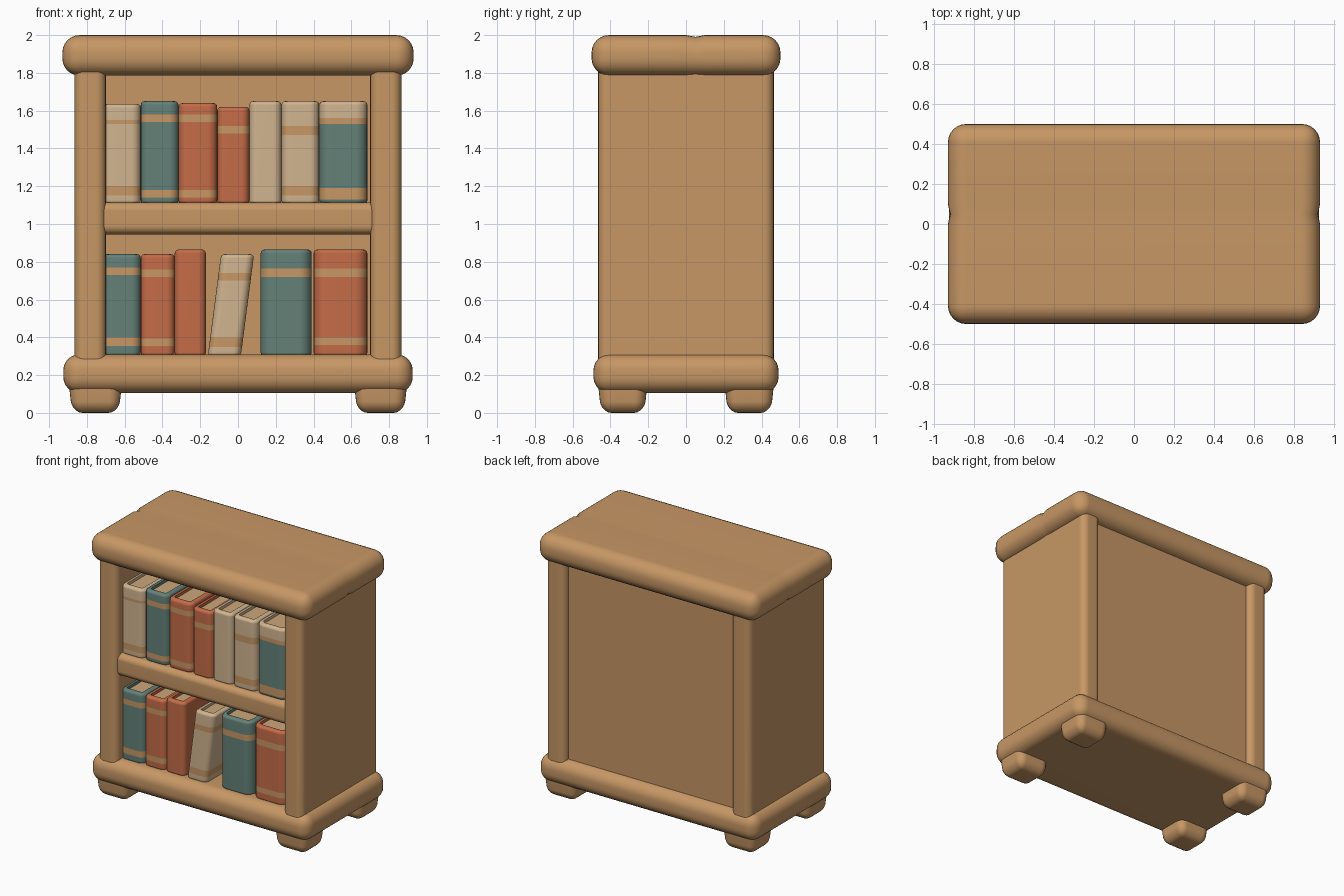
import bpy
import bmesh
from math import radians
from mathutils import Vector

cube = bpy.data.objects.get("Cube")
if cube:
    bpy.data.objects.remove(cube, do_unlink=True)


def material(name, rgb):
    m = bpy.data.materials.new(name)
    m.use_nodes = True
    m.diffuse_color = (*rgb, 1)
    m.node_tree.nodes["Principled BSDF"].inputs["Base Color"].default_value = (*rgb, 1)
    return m


WOOD = material("warm wood", (0.57, 0.31, 0.13))
CREAM = material("cream cloth", (0.64, 0.46, 0.28))
TEAL = material("teal cloth", (0.13, 0.22, 0.19))
RED = material("brick red cloth", (0.56, 0.15, 0.065))
PAGES = material("tan paper", (0.60, 0.38, 0.19))


def new_box(lo, hi):
    lo, hi = Vector(lo), Vector(hi)
    bm = bmesh.new()
    bmesh.ops.create_cube(bm, size=1)
    for v in bm.verts:
        v.co = [(lo[i] + hi[i]) / 2 + v.co[i] * (hi[i] - lo[i]) for i in range(3)]
    return bm


def cut(bm, point, normal):
    bmesh.ops.bisect_plane(bm, geom=bm.verts[:] + bm.edges[:] + bm.faces[:],
                           plane_co=point, plane_no=normal, dist=1e-5)


def bevel(bm, edges, offset, segments):
    bmesh.ops.bevel(bm, geom=edges, offset=offset, segments=segments, profile=0.5,
                    affect='EDGES', clamp_overlap=True)


def finish(name, bm, mats):
    mesh = bpy.data.meshes.new(name)
    bmesh.ops.recalc_face_normals(bm, faces=bm.faces[:])
    bm.to_mesh(mesh)
    bm.free()
    for m in mats:
        mesh.materials.append(m)
    ob = bpy.data.objects.new(name, mesh)
    bpy.context.collection.objects.link(ob)
    bpy.ops.object.select_all(action='DESELECT')
    ob.select_set(True)
    bpy.context.view_layer.objects.active = ob
    bpy.ops.object.shade_smooth_by_angle(angle=radians(40))
    wn = ob.modifiers.new("even shading", 'WEIGHTED_NORMAL')
    wn.keep_sharp = True
    return ob


def rounded_box(name, lo, hi, radius, segments=5):
    bm = new_box(lo, hi)
    bevel(bm, bm.edges[:], radius, segments)
    return finish(name, bm, [WOOD])


# Top slab with a shallow seam between two planks
bm = new_box((-0.93, -0.5, 1.785), (0.93, 0.5, 2.0))
bevel(bm, bm.edges[:], 0.092, 6)
for y in (0.0, 0.05, 0.1):
    cut(bm, (0, y, 0), (0, 1, 0))
for v in bm.verts:
    if abs(v.co.y - 0.05) < 1e-3:
        v.co.x *= 0.988
        if v.co.z > 1.9:
            v.co.z -= 0.009
finish("top_slab", bm, [WOOD])

# Base slab
rounded_box("base_slab", (-0.925, -0.49, 0.105), (0.925, 0.49, 0.31), 0.085, 6)

# Side walls and tapered feet, mirrored left and right
for side, s in (("left", 1), ("right", -1)):
    xs = sorted((0.70 * s, 0.865 * s))
    rounded_box(side + "_side", (xs[0], -0.465, 0.2), (xs[1], 0.465, 1.88), 0.05)
    for end, e in (("back", 1), ("front", -1)):
        bm = new_box((-0.14, -0.13, 0), (0.14, 0.13, 0.21))
        bevel(bm, bm.edges[:], 0.06, 5)
        for v in bm.verts:
            k = 0.86 + 0.14 * min(v.co.z / 0.12, 1)
            v.co = (v.co.x * k + 0.755 * s, v.co.y * k + 0.335 * e, v.co.z)
        finish(f"{end}_{side}_foot", bm, [WOOD])

# Recessed back panel and middle shelf
rounded_box("back_panel", (-0.73, 0.37, 0.25), (0.73, 0.42, 1.85), 0.008, 2)
rounded_box("middle_shelf", (-0.74, -0.445, 0.945), (0.74, 0.39, 1.115), 0.045)


# Books: rounded spine, coloured bands and a sunken page block on top
def book(name, x0, x1, z0, z1, cover, bands=(), lean=0.0, cap=None):
    w = x1 - x0
    bm = new_box((x0, -0.405, z0), (x1, 0.2, z1))
    spine = [e for e in bm.edges if all(v.co.y < -0.4 for v in e.verts)
             and abs(e.verts[0].co.z - e.verts[1].co.z) > 0.1]
    bevel(bm, spine, w * 0.24, 5)
    rim = [e for e in bm.edges if abs(e.verts[0].co.z - e.verts[1].co.z) < 1e-4]
    bevel(bm, rim, 0.02, 3)
    # Page block
    top = max((f for f in bm.faces if f.normal.z > 0.99), key=lambda f: f.calc_area())
    bmesh.ops.inset_region(bm, faces=[top], thickness=0.014)
    well = bmesh.ops.extrude_face_region(bm, geom=[top])["geom"]
    bmesh.ops.delete(bm, geom=[top], context='FACES')
    for v in well:
        if isinstance(v, bmesh.types.BMVert):
            v.co.z -= 0.022
    for f in well:
        if isinstance(f, bmesh.types.BMFace):
            f.material_index = 2
    # Bands
    for z in [z for band in bands for z in band] + ([cap] if cap else []):
        cut(bm, (0, 0, z), (0, 0, 1))
    for f in bm.faces:
        z = f.calc_center_median().z
        if f.material_index != 2:
            if any(a < z < b for a, b in bands):
                f.material_index = 1
            elif cap and z > cap:
                f.material_index = 3
    for v in bm.verts:
        v.co.x += lean * (v.co.z - z0)
    finish(name, bm, [cover, WOOD, PAGES, CREAM])


upper = [
    (-0.715, -0.515, 1.635, CREAM, ((1.15, 1.2), (1.53, 1.55))),
    (-0.515, -0.315, 1.65, TEAL, ((1.14, 1.18), (1.54, 1.58))),
    (-0.315, -0.11, 1.64, RED, ((1.14, 1.18), (1.54, 1.58))),
    (-0.11, 0.06, 1.62, RED, ((1.48, 1.52),)),
    (0.06, 0.23, 1.65, CREAM, ()),
    (0.23, 0.43, 1.65, CREAM, ((1.15, 1.2), (1.47, 1.52))),
    (0.43, 0.685, 1.65, TEAL, ((1.13, 1.19), (1.53, 1.56)), 0.0, 1.56),
]
lower = [
    (-0.715, -0.515, 0.84, TEAL, ((0.355, 0.4), (0.73, 0.77))),
    (-0.515, -0.335, 0.84, RED, ((0.355, 0.395), (0.72, 0.76))),
    (-0.335, -0.17, 0.865, RED, ()),
    (-0.16, 0.015, 0.84, CREAM, ((0.35, 0.4), (0.7, 0.74)), 0.13),
    (0.12, 0.39, 0.865, TEAL, ((0.72, 0.765),)),
    (0.4, 0.685, 0.865, RED, ((0.36, 0.4), (0.72, 0.765))),
]
for row, z0, books in (("upper", 1.105, upper), ("lower", 0.3, lower)):
    for i, (x0, x1, z1, *rest) in enumerate(books, 1):
        book(f"{row}_book_{i}", x0, x1, z0, z1, *rest)
